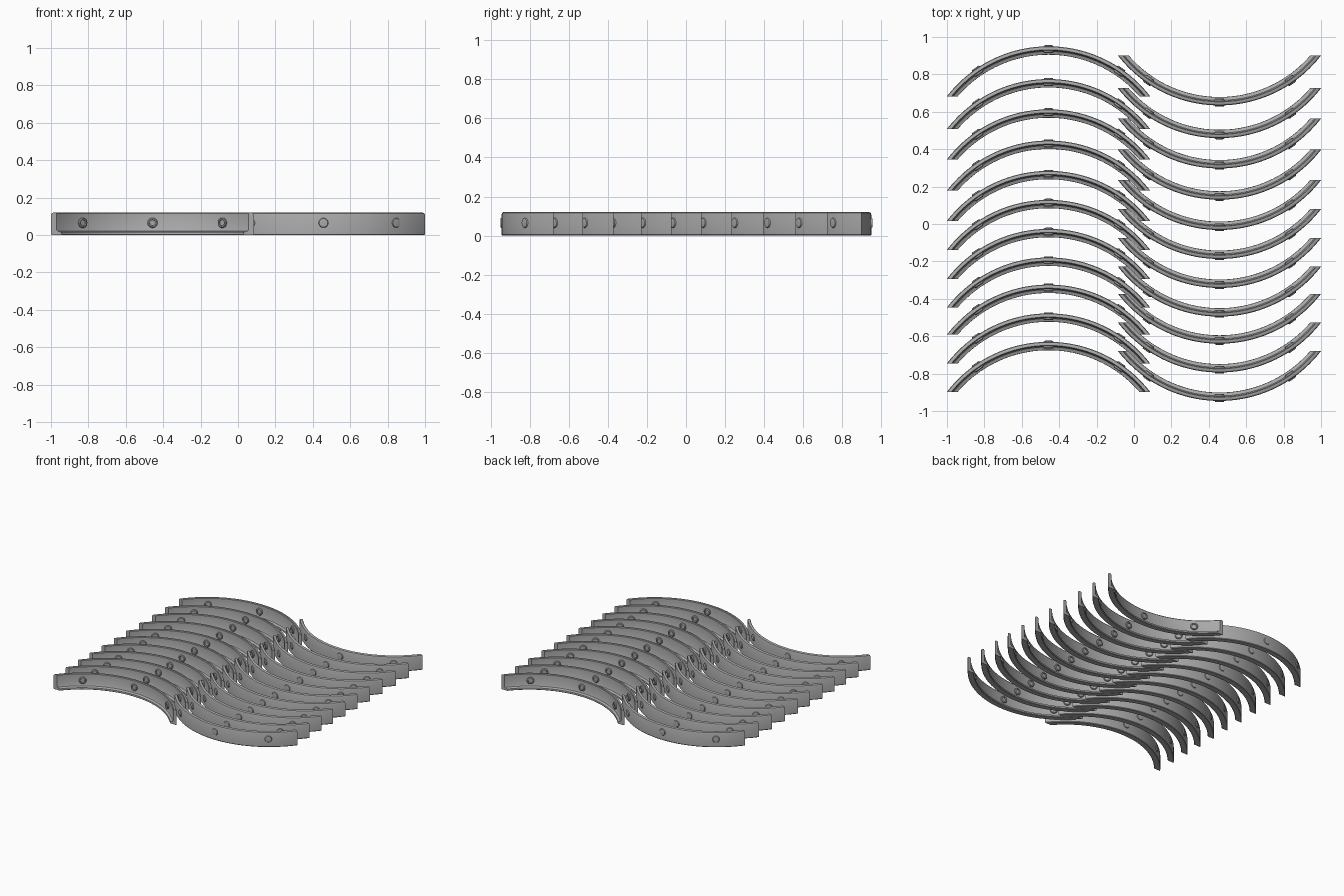
import bpy, bmesh, math
from mathutils import Matrix

if "Cube" in bpy.data.objects:
    bpy.data.objects.remove(bpy.data.objects["Cube"])

R, SAG, HALF_X = 0.686, 0.267, 0.457      # outer radius, arc rise, column offset
HEIGHT, SEGS = 0.12, 40
BOLT_ANGLES = (-34.5, 0, 34.5)
# outer edge of each left-hand rail, back to front
ROWS = [0.950, 0.775, 0.613, 0.446, 0.284, 0.129,
        -0.026, -0.179, -0.324, -0.478, -0.630]
COLUMN_SHIFT = 0.316

metal = bpy.data.materials.new("grey metal")
metal.diffuse_color = (0.4, 0.4, 0.4, 1)
metal.use_nodes = True
metal.node_tree.nodes["Principled BSDF"].inputs["Base Color"].default_value = metal.diffuse_color


def finish(bm, name):
    bmesh.ops.recalc_face_normals(bm, faces=bm.faces)
    mesh = bpy.data.meshes.new(name)
    bm.to_mesh(mesh)
    bm.free()
    mesh.materials.append(metal)
    ob = bpy.data.objects.new(name, mesh)
    bpy.context.collection.objects.link(ob)
    bpy.context.view_layer.objects.active = ob
    ob.select_set(True)
    bpy.ops.object.shade_smooth_by_angle(angle=math.radians(30))
    ob.select_set(False)
    return ob


def make_rail():
    # L-shaped section: depth behind the outer face, height
    section = [(0.003, 0), (0, 0.004), (0, HEIGHT - 0.012),
               (0.003, HEIGHT - 0.004), (0.010, HEIGHT),
               (0.019, HEIGHT), (0.023, HEIGHT - 0.005),
               (0.023, 0.030), (0.027, 0.022), (0.034, 0.018),
               (0.044, 0.015), (0.045, 0.003), (0.042, 0)]
    bm = bmesh.new()
    rings = []
    for i in range(SEGS + 1):
        t = 2 * i / SEGS - 1
        ring = []
        for depth, z in section:
            r = R - depth
            a = t * math.acos((R - SAG) / r)   # ends cut square to y
            ring.append(bm.verts.new((r * math.sin(a), r * math.cos(a) - R, z)))
        rings.append(ring)
    n = len(section)
    for a, b in zip(rings, rings[1:]):
        for j in range(n):
            k = (j + 1) % n
            bm.faces.new((a[j], a[k], b[k], b[j]))
    bm.faces.new(rings[0])
    bm.faces.new(rings[-1])
    return finish(bm, "curved_rail")


def make_bolts():
    # turned profile: radius, distance out from the outer face
    profile = [(0.017, 0.006), (0.023, 0.005), (0.026, 0), (0.027, -0.020),
               (0.027, -0.031), (0.023, -0.036), (0.017, -0.036), (0.015, -0.029)]
    sides = 20
    bm = bmesh.new()
    for deg in BOLT_ANGLES:
        turn = Matrix.Rotation(-math.radians(deg), 4, 'Z')
        place = Matrix.Translation((0, -R, 0)) @ turn @ Matrix.Translation((0, R, 0.065))
        rings = []
        for rad, out in profile:
            ring = []
            for s in range(sides):
                a = 2 * math.pi * s / sides
                v = bm.verts.new((rad * math.cos(a), out, rad * math.sin(a)))
                v.co = place @ v.co
                ring.append(v)
            rings.append(ring)
        for a, b in zip(rings, rings[1:]):
            for j in range(sides):
                k = (j + 1) % sides
                bm.faces.new((a[j], a[k], b[k], b[j]))
        bm.faces.new(rings[0])
        bm.faces.new(rings[-1])
    return finish(bm, "rail_bolts")


# Two columns of rails: left bows to the back, right bows to the front
for part in (make_rail(), make_bolts()):
    base = part.name
    for row, y in enumerate(ROWS):
        for side in ("left", "right"):
            ob = bpy.data.objects.new(f"{base}_{side}_{row + 1}", part.data)
            bpy.context.collection.objects.link(ob)
            if side == "left":
                ob.location = (-HALF_X, y, 0)
            else:
                ob.location = (HALF_X, y - COLUMN_SHIFT, 0)
                ob.rotation_euler.z = math.pi
    bpy.data.objects.remove(part)
